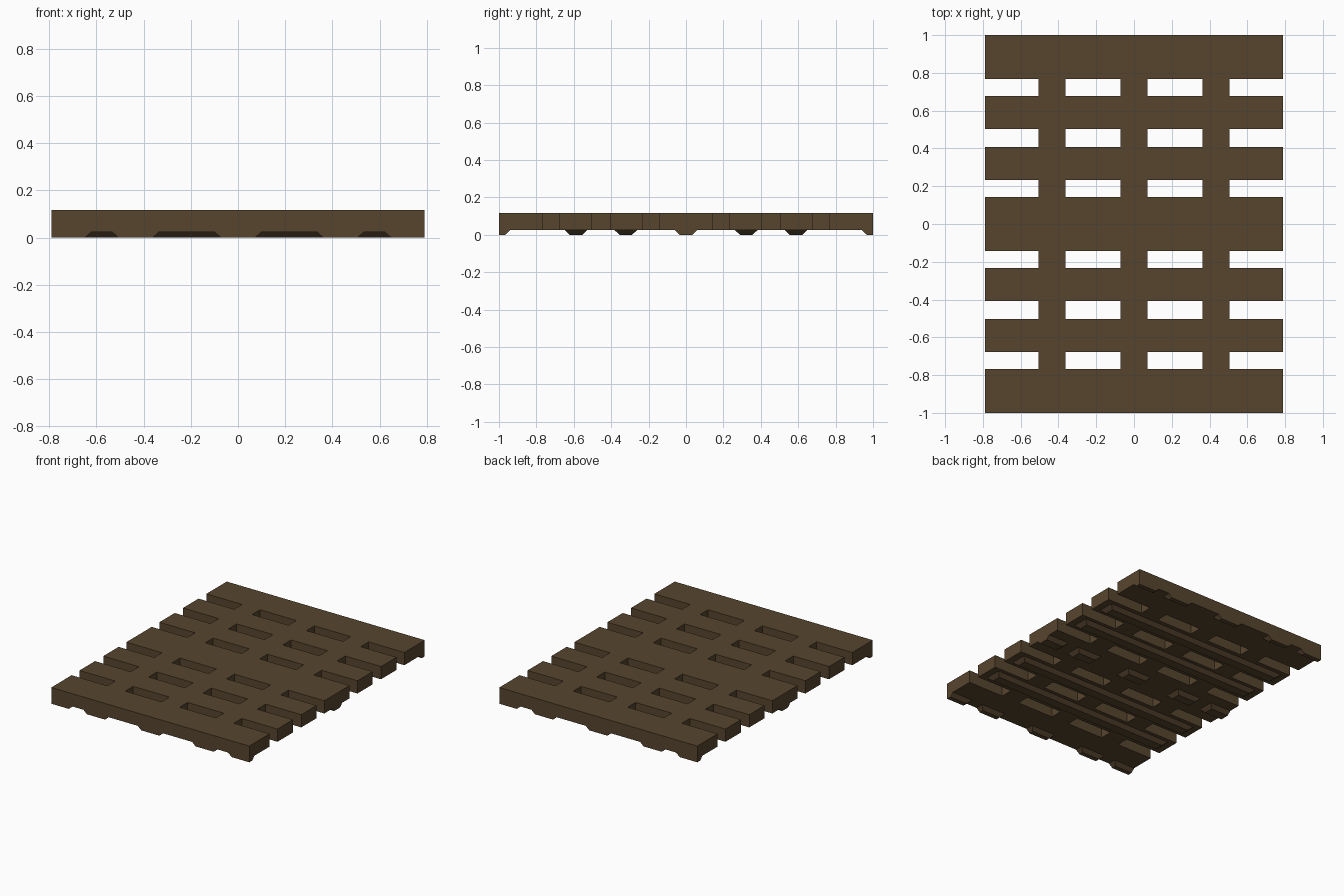
import bpy, bmesh

if "Cube" in bpy.data.objects:
    bpy.data.objects.remove(bpy.data.objects["Cube"])

W, L, Z0, Z1 = 0.79, 1.0, 0.025, 0.117   # half width, half length, deck bottom and top

brown = bpy.data.materials.new("dark_brown")
brown.diffuse_color = (0.095, 0.060, 0.027, 1)
brown.use_nodes = True
brown.node_tree.nodes["Principled BSDF"].inputs["Base Color"].default_value = brown.diffuse_color


def finish(name, bm):
    bmesh.ops.recalc_face_normals(bm, faces=bm.faces)
    me = bpy.data.meshes.new(name)
    bm.to_mesh(me)
    bm.free()
    me.materials.append(brown)
    ob = bpy.data.objects.new(name, me)
    bpy.context.collection.objects.link(ob)
    return ob


# Deck: a grid of cells with the slots left out, extruded to thickness
def deck():
    hx, hy = [0.072, 0.362, 0.505, W], [0.144, 0.233, 0.407, 0.502, 0.678, 0.768, L]
    xs = [-v for v in reversed(hx)] + hx
    ys = [-v for v in reversed(hy)] + hy
    bm = bmesh.new()
    v = [[bm.verts.new((x, y, Z0)) for y in ys] for x in xs]
    for i in range(len(xs) - 1):
        for j in range(len(ys) - 1):
            # even columns and odd rows (counted from the ends) are slots
            if i % 2 == 0 and j % 2 == 1:
                continue
            bm.faces.new((v[i][j], v[i + 1][j], v[i + 1][j + 1], v[i][j + 1]))
    out = bmesh.ops.extrude_face_region(bm, geom=bm.faces[:])
    for e in out["geom"]:
        if isinstance(e, bmesh.types.BMVert):
            e.co.z = Z1
    bmesh.ops.dissolve_limit(bm, angle_limit=0.01, verts=bm.verts[:], edges=bm.edges[:])
    finish("deck", bm)


# Tapered runner: rectangle at deck level, narrower rectangle at the ground
def taper(name, top, bottom):
    bm = bmesh.new()
    rings = []
    for (x0, x1, y0, y1), z in ((bottom, 0), (top, Z0)):
        rings.append([bm.verts.new(p) for p in ((x0, y0, z), (x1, y0, z), (x1, y1, z), (x0, y1, z))])
    lo, hi = rings
    bm.faces.new(lo)
    for k in range(4):
        n = (k + 1) % 4
        bm.faces.new((lo[k], lo[n], hi[n], hi[k]))
    finish(name, bm)


deck()

# Slat runners, with sloped ends set in from the sides
for y in (-0.588, -0.322, 0.322, 0.588):
    taper("slat_runner", (-0.74, 0.74, y - 0.06, y + 0.06), (-0.71, 0.71, y - 0.033, y + 0.033))

# Feet under both ends and the middle, flush with the outer edges
for x in (-0.705, -0.434, 0, 0.434, 0.705):
    t0, t1, b0, b1 = x - 0.1, x + 0.1, x - 0.072, x + 0.072
    if x < -0.6:
        t0 = b0 = -W
        t1, b1 = -0.62, -0.65
    if x > 0.6:
        t0, b0 = 0.62, 0.65
        t1 = b1 = W
    taper("middle_foot", (t0, t1, -0.06, 0.06), (b0, b1, -0.033, 0.033))
    taper("front_foot", (t0, t1, -L, -0.94), (b0, b1, -L, -0.967))
    taper("back_foot", (t0, t1, 0.94, L), (b0, b1, 0.967, L))
